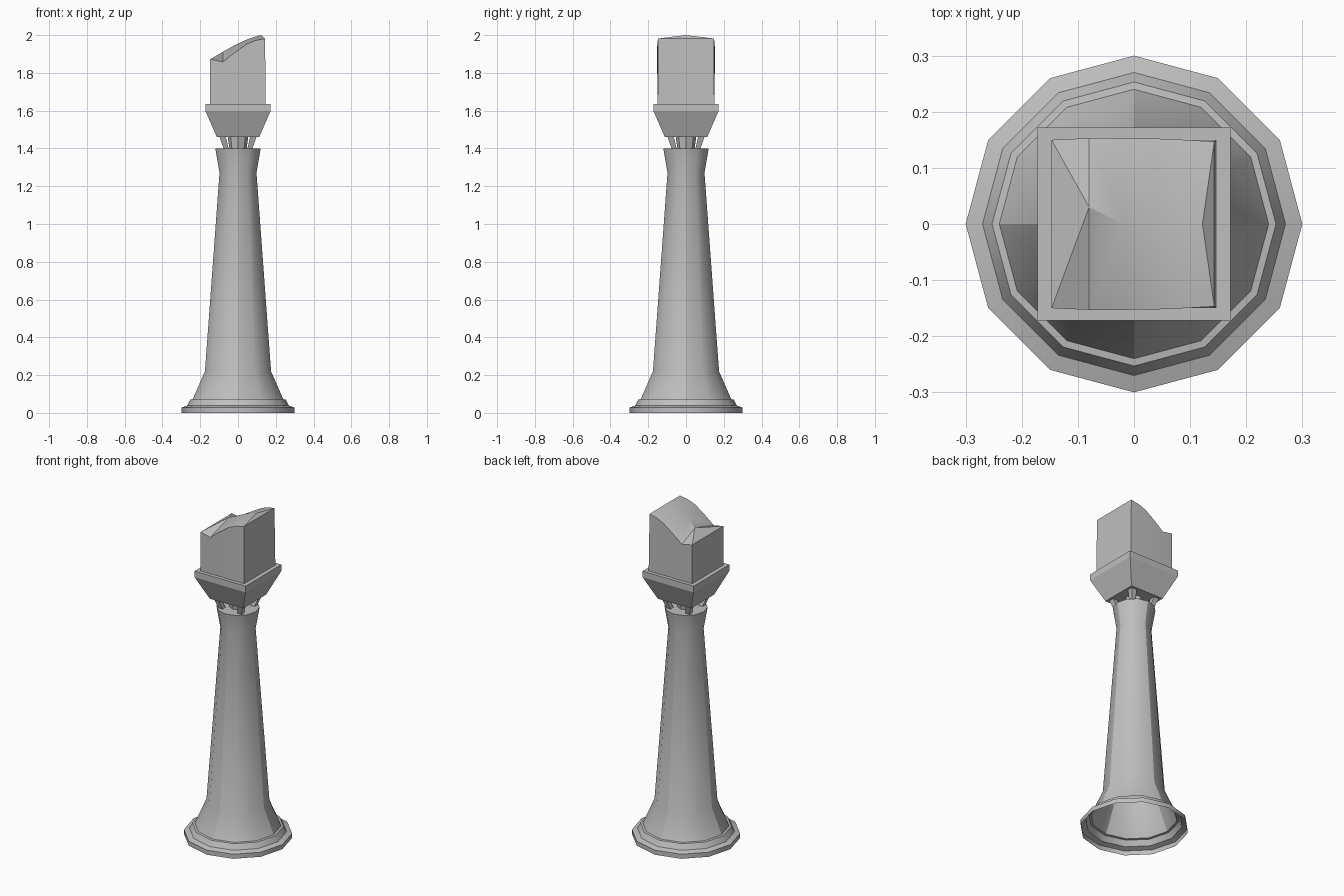
import bpy, bmesh, math
from mathutils import Vector

if "Cube" in bpy.data.objects:
    bpy.data.objects.remove(bpy.data.objects["Cube"])

grey = bpy.data.materials.new("plain_grey")
grey.use_nodes = True
grey.diffuse_color = (0.52, 0.52, 0.52, 1)
grey.node_tree.nodes["Principled BSDF"].inputs["Base Color"].default_value = (0.52, 0.52, 0.52, 1)


def finish(name, bm, sharp=35, smooth=True, extra=None):
    """Shade the mesh, mark sharp edges and add the object."""
    bm.normal_update()
    for f in bm.faces:
        f.smooth = smooth
    for e in bm.edges:
        steep = len(e.link_faces) == 2 and e.calc_face_angle(0) > math.radians(sharp)
        e.smooth = not (steep or (extra and extra(e)))
    me = bpy.data.meshes.new(name)
    bm.to_mesh(me)
    bm.free()
    me.materials.append(grey)
    ob = bpy.data.objects.new(name, me)
    bpy.context.collection.objects.link(ob)
    return ob


def loft(bm, rings, cap_bottom=True, cap_top=True):
    """Skin a stack of equal point rings, counter-clockwise from above."""
    loops = [[bm.verts.new(p) for p in r] for r in rings]
    for a, b in zip(loops, loops[1:]):
        for i in range(len(a)):
            j = (i + 1) % len(a)
            bm.faces.new((a[i], a[j], b[j], b[i]))
    if cap_bottom:
        bm.faces.new(loops[0][::-1])
    if cap_top:
        bm.faces.new(loops[-1])


def ring(r, z, n=12):
    return [(r * math.cos(math.tau * i / n), r * math.sin(math.tau * i / n), z) for i in range(n)]


def square(h, z, cx=0, cy=0):
    return [(cx + sx * h, cy + sy * h, z) for sx, sy in ((-1, -1), (1, -1), (1, 1), (-1, 1))]


# Stepped foot, hollow underneath
bm = bmesh.new()
foot = [(.30, 0), (.30, .028), (.27, .038), (.253, .07), (.24, .072)]
loft(bm, [ring(r, z) for r, z in foot], False, False)
finish("foot", bm)


# Flared column with four lengthwise creases
def crease(e):
    a, b = (v.co for v in e.verts)
    on_axis = all(min(abs(p.x), abs(p.y)) < 1e-4 for p in (a, b))
    return on_axis and abs(a.z - b.z) > .01


bm = bmesh.new()
column = [(.24, .072), (.175, .22), (.098, 1.27), (.12, 1.4)]
loft(bm, [ring(r, z) for r, z in column], False, True)
finish("column", bm, extra=crease)

# Neck core and slanted prongs
bm = bmesh.new()
loft(bm, [ring(.045, 1.395, 8), ring(.055, 1.465, 8)])
finish("neck_core", bm, smooth=False)
bm = bmesh.new()
for sx in (-1, 1):
    for sy in (-1, 1):
        loft(bm, [square(.013, 1.395, sx * .062, sy * .062),
                  square(.017, 1.465, sx * .082, sy * .082)])
finish("neck_prongs", bm, smooth=False)

# Square collar
bm = bmesh.new()
loft(bm, [square(.112, 1.46), square(.172, 1.597), square(.172, 1.635)])
finish("collar", bm, smooth=False)

# Head block with a sloped, crowned top and a folded left end
bm = bmesh.new()
bottom = 1.63
edge = [(-.08, .153, 1.858), (-.02, .153, 1.906), (.045, .152, 1.952), (.09, .15, 1.971), (.143, .147, 1.982)]
crown = [(-.08, .03, 1.912), (-.02, 0, 1.945), (.045, 0, 1.976), (.085, 0, 1.99), (.122, 0, 2.0)]
mid = [bm.verts.new(p) for p in crown]
ends, rims = [], []
for s in (-1, 1):
    rim = [bm.verts.new((x, s * y, z)) for x, y, z in edge]
    end = bm.verts.new((-.147, s * .15, 1.872))
    base = [bm.verts.new((x, s * .15, bottom)) for x in (-.147, -.08, -.02, .045, .09, .147)]
    top = [end] + rim
    for i in range(5):
        bm.faces.new((base[i], base[i + 1], top[i + 1], top[i]))
    for i in range(4):
        bm.faces.new((rim[i], rim[i + 1], mid[i + 1], mid[i]))
    bm.faces.new((end, rim[0], mid[0]))
    ends.append((end, base[0]))
    rims.append((rim[-1], base[-1]))
bm.faces.new((ends[0][0], ends[1][0], mid[0]))
bm.faces.new((rims[0][0], rims[1][0], mid[-1]))
for (t0, b0), (t1, b1) in (ends, rims):
    bm.faces.new((b0, b1, t1, t0))
bmesh.ops.holes_fill(bm, edges=[e for e in bm.edges if e.is_boundary], sides=0)
bmesh.ops.recalc_face_normals(bm, faces=bm.faces)
finish("head_block", bm, sharp=28)
